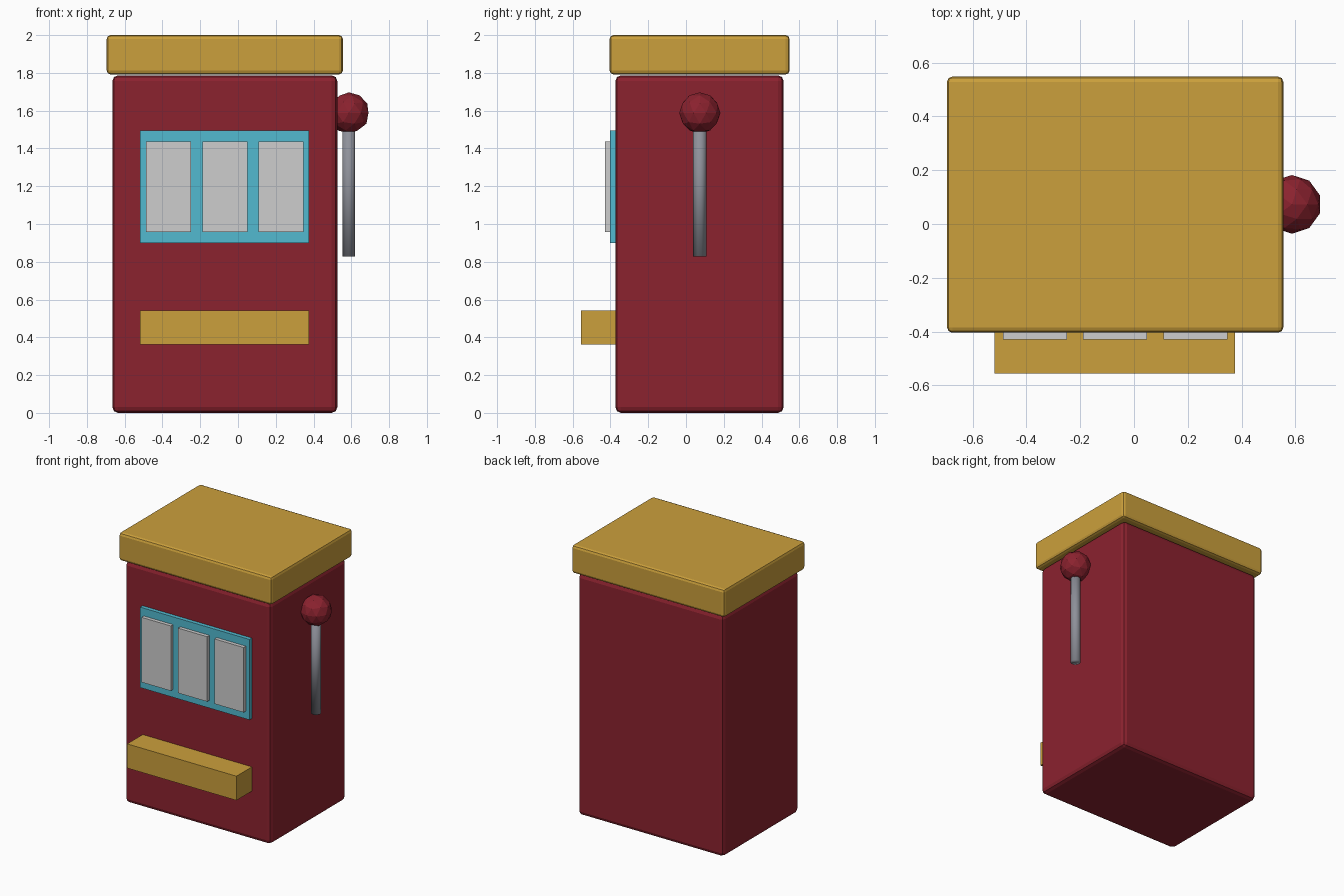
import bpy
from mathutils import Vector

cube = bpy.data.objects.get("Cube")
if cube:
    bpy.data.objects.remove(cube, do_unlink=True)


def material(name, rgb):
    m = bpy.data.materials.new(name)
    m.use_nodes = True
    m.diffuse_color = (*rgb, 1)
    m.node_tree.nodes["Principled BSDF"].inputs["Base Color"].default_value = (*rgb, 1)
    return m


red = material("deep red", (0.26, 0.016, 0.028))
gold = material("gold", (0.60, 0.35, 0.045))
teal = material("teal", (0.085, 0.49, 0.63))
pale = material("pale grey", (0.61, 0.61, 0.61))
steel = material("steel grey", (0.27, 0.28, 0.32))


def finish(name, mat):
    ob = bpy.context.object
    ob.name = name
    ob.data.materials.append(mat)
    return ob


def box(name, mat, low, high, bevel=0):
    """Box between two corners, with optional rounded edges."""
    low, high = Vector(low), Vector(high)
    bpy.ops.mesh.primitive_cube_add(size=1, location=(low + high) / 2)
    ob = finish(name, mat)
    ob.scale = high - low
    bpy.ops.object.transform_apply(location=False, rotation=False, scale=True)
    if bevel:
        mod = ob.modifiers.new("rounded edges", "BEVEL")
        mod.width = bevel
        mod.segments = 2
    return ob


# Cabinet and overhanging top
box("cabinet", red, (-0.665, -0.374, 0), (0.526, 0.517, 1.787), 0.03)
box("cabinet_top", gold, (-0.695, -0.404, 1.792), (0.555, 0.548, 2.0), 0.02)

# Window panel with three reels
box("window_panel", teal, (-0.518, -0.403, 0.90), (0.376, -0.36, 1.495))
for i, side in enumerate(("right", "middle", "left")):
    x = -0.07 + (i - 1) * 0.298
    box(side + "_reel", pale, (x - 0.119, -0.43, 0.958), (x + 0.119, -0.38, 1.438))

# Coin tray
box("coin_tray", gold, (-0.518, -0.555, 0.363), (0.376, -0.35, 0.542))

# Pull lever on the left side
bpy.ops.mesh.primitive_cylinder_add(vertices=10, radius=0.035, depth=0.74,
                                    location=(0.587, 0.073, 1.197))
finish("lever_rod", steel)
bpy.ops.object.shade_smooth()
bpy.ops.mesh.primitive_ico_sphere_add(subdivisions=2, radius=0.109,
                                      location=(0.587, 0.073, 1.588))
finish("lever_knob", red)
